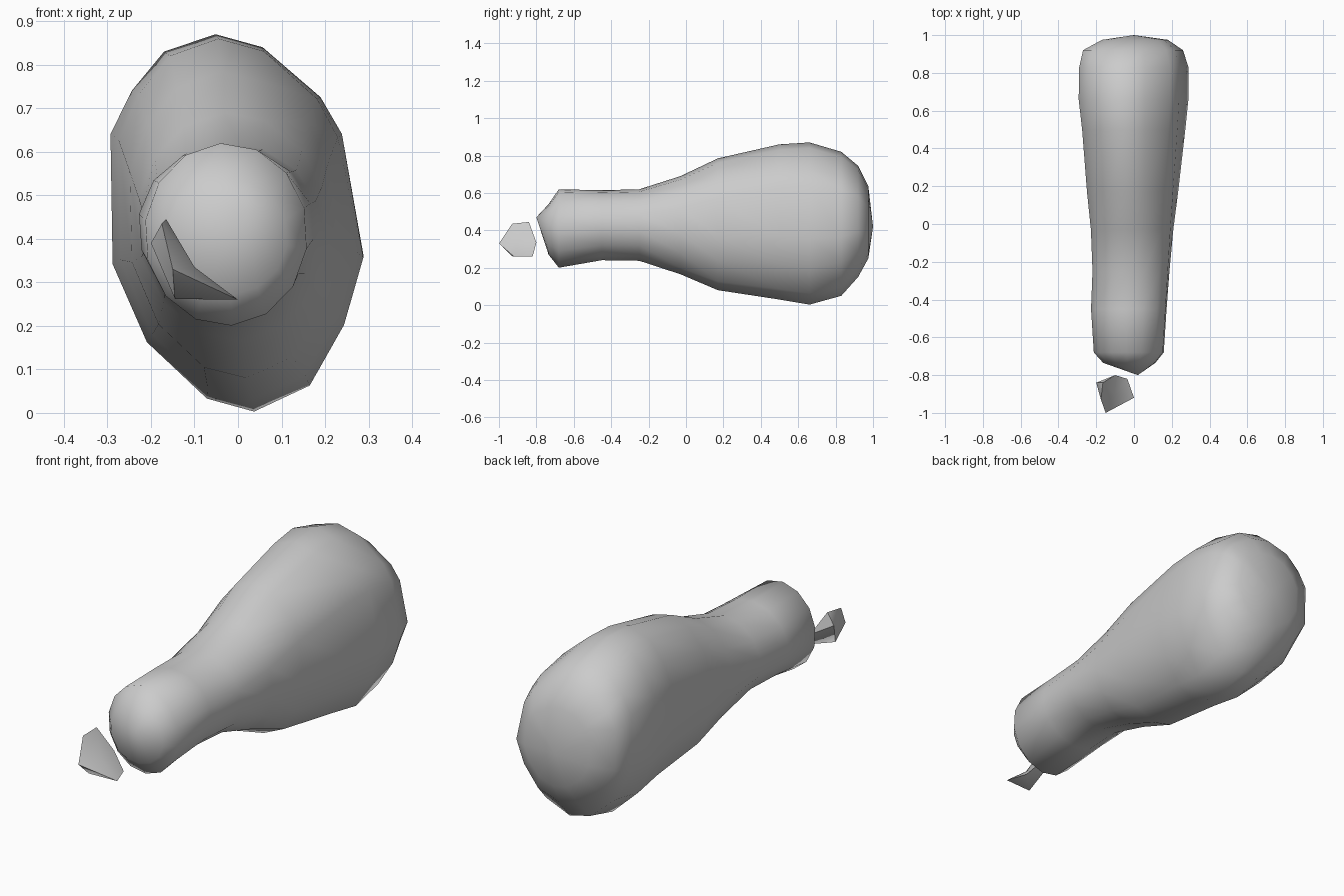
import bpy, bmesh
from math import sin, cos, pi
from mathutils import Vector

if "Cube" in bpy.data.objects:
    bpy.data.objects.remove(bpy.data.objects["Cube"])

# Leaning, slightly faceted outline of the thick end (x, z), clockwise from the top
OUTLINE = [(-.05, .87), (.06, .84), (.195, .725), (.245, .64), (.295, .355), (.25, .2),
           (.17, .06), (.04, 0), (-.07, .03), (-.21, .16), (-.29, .34), (-.295, .64),
           (-.245, .74), (-.17, .83)]
N = len(OUTLINE)
THICK = [(x / .295, (z - .435) / .435) for x, z in OUTLINE]
NECK = [(sin(2 * pi * (i - .15) / N), cos(2 * pi * (i - .15) / N)) for i in range(N)]

# Cross-sections: y, left, right, bottom, top, share of thick-end outline
SECTIONS = [
    (-.735, -.165, .115, .27, .54, 0),
    (-.68, -.215, .16, .20, .62, 0),
    (-.45, -.23, .175, .24, .615, 0),
    (-.25, -.222, .19, .237, .62, .1),
    (-.03, -.23, .21, .165, .69, .3),
    (.17, -.25, .235, .08, .785, .6),
    (.50, -.275, .272, .03, .86, .9),
    (.66, -.293, .288, .003, .87, 1),
    (.83, -.29, .288, .05, .82, 1),
    (.92, -.27, .26, .15, .745, .9),
    (.975, -.17, .18, .25, .635, .7),
]


def finish(bm, name, angle):
    bmesh.ops.recalc_face_normals(bm, faces=bm.faces)
    mesh = bpy.data.meshes.new(name)
    bm.to_mesh(mesh)
    bm.free()
    obj = bpy.data.objects.new(name, mesh)
    bpy.context.collection.objects.link(obj)
    bpy.ops.object.select_all(action='DESELECT')
    obj.select_set(True)
    bpy.context.view_layer.objects.active = obj
    bpy.ops.object.shade_smooth_by_angle(angle=angle)
    return obj


# Meat body: lofted rings with a pointed cap at each end
bm = bmesh.new()
rings = []
for y, left, right, low, high, mix in SECTIONS:
    ring = []
    for (nx, nz), (tx, tz) in zip(NECK, THICK):
        u, w = nx + (tx - nx) * mix, nz + (tz - nz) * mix
        ring.append(bm.verts.new(((left + right) / 2 + u * (right - left) / 2, y,
                                  (low + high) / 2 + w * (high - low) / 2)))
    rings.append(ring)
for a, b in zip(rings, rings[1:]):
    for i in range(N):
        j = (i + 1) % N
        bm.faces.new((a[i], a[j], b[j], b[i]))
for ring, tip in ((rings[0], (.02, -.80, .47)), (rings[-1], (0, 1, .42))):
    apex = bm.verts.new(tip)
    for i in range(N):
        bm.faces.new((ring[i], ring[(i + 1) % N], apex))
finish(bm, "meat_body", 1.1)

# Bone chip: small hull with one corner pressed inward
bm = bmesh.new()
for p in [(-.165, -.84, .445), (-.175, -.93, .435), (-.15, -1, .33), (-.145, -.93, .262),
          (0, -.92, .26), (-.035, -.82, .26), (-.10, -.80, .335), (-.2, -.84, .39)]:
    bm.verts.new(p)
dent = bm.verts.new((-.075, -.90, .37))
bmesh.ops.convex_hull(bm, input=bm.verts[:])
dent.co = Vector((-.10, -.90, .335))
finish(bm, "bone_chip", .9)
